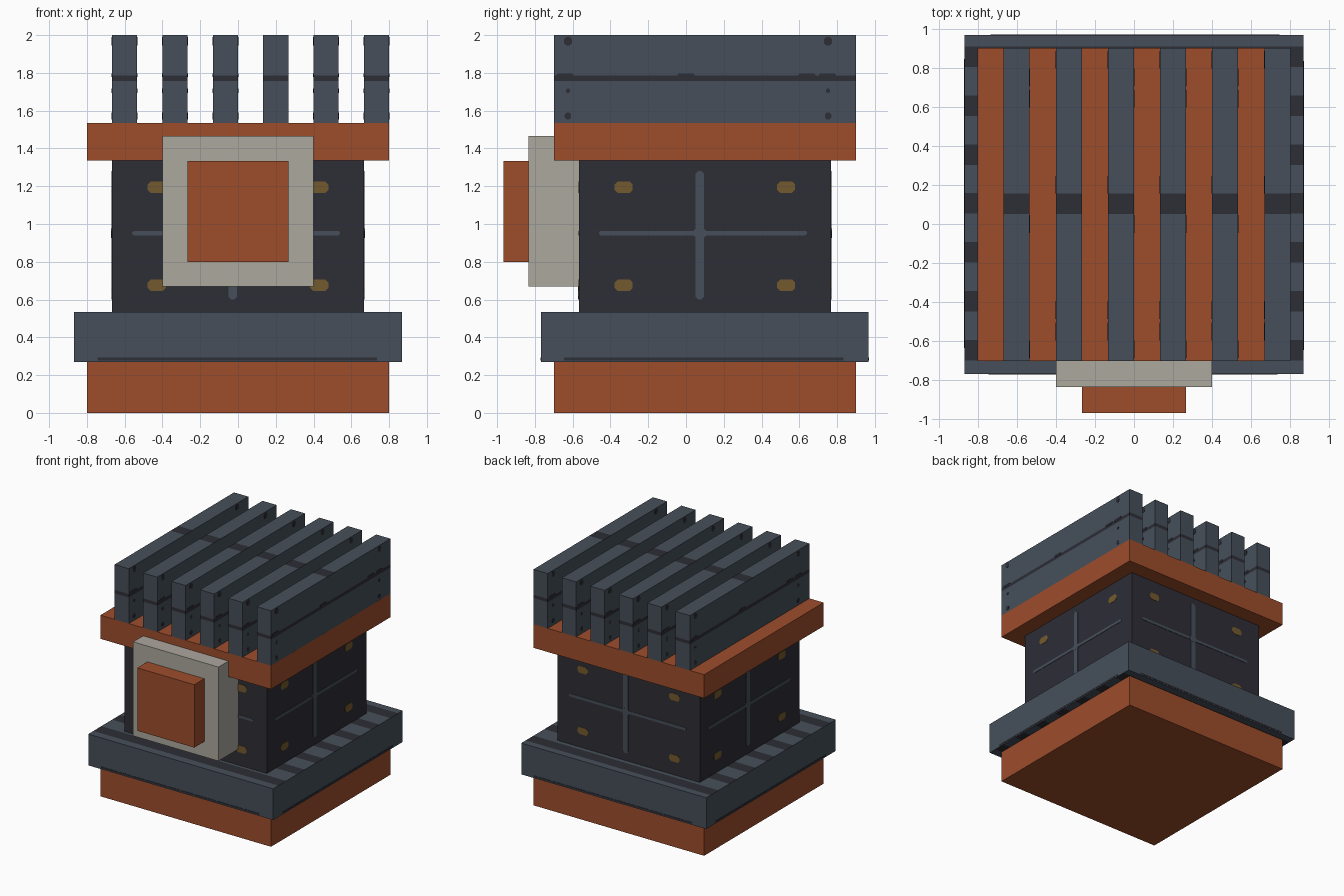
import bpy, bmesh, math
from mathutils import Matrix, Vector

cube = bpy.data.objects.get("Cube")
if cube:
    bpy.data.objects.remove(cube, do_unlink=True)

MID_Y = 0.1
DARK_BAND = 0.105


def material(name, rgb):
    linear = [((c / 255 + 0.055) / 1.055) ** 2.4 for c in rgb] + [1.0]
    m = bpy.data.materials.new(name)
    m.use_nodes = True
    m.diffuse_color = linear
    bsdf = next(n for n in m.node_tree.nodes if n.type == 'BSDF_PRINCIPLED')
    bsdf.inputs["Base Color"].default_value = linear
    bsdf.inputs["Roughness"].default_value = 0.8
    return m


RUST = material("rust orange", (157, 77, 43))
SLATE = material("slate grey", (70, 79, 90))
DARK = material("dark charcoal", (45, 45, 54))
STONE = material("pale stone", (172, 168, 158))
BRASS = material("dull brass", (116, 90, 46))


def finish(bm, name, mats):
    bmesh.ops.recalc_face_normals(bm, faces=bm.faces[:])
    mesh = bpy.data.meshes.new(name)
    bm.to_mesh(mesh)
    bm.free()
    for m in mats:
        mesh.materials.append(m)
    obj = bpy.data.objects.new(name, mesh)
    bpy.context.collection.objects.link(obj)
    return obj


def box(name, low, high, mats, cuts=(), rule=None):
    """Box between two corners, cut along (axis, position) and painted by a rule."""
    low, high = Vector(low), Vector(high)
    bm = bmesh.new()
    place = Matrix.Translation((low + high) / 2) @ Matrix.Diagonal((*(high - low), 1))
    bmesh.ops.create_cube(bm, size=1, matrix=place)
    for axis, pos in cuts:
        point, normal = Vector(), Vector()
        point[axis], normal[axis] = pos, 1
        bmesh.ops.bisect_plane(bm, geom=bm.verts[:] + bm.edges[:] + bm.faces[:],
                               plane_co=point, plane_no=normal)
    bm.normal_update()
    if rule:
        for f in bm.faces:
            f.material_index = int(rule(f.calc_center_median(), f.normal))
    return finish(bm, name, mats)


def plates(name, mat, shapes, sides, dist, x=0.0):
    """Thin chamfered plates (u, v, width, height, chamfer, thickness) on turned sides."""
    bm = bmesh.new()
    for k in sides:
        turn = Matrix.Translation((x, MID_Y, 0)) @ Matrix.Rotation(k * math.pi / 2, 4, 'Z')
        for u, v, w, h, c, t in shapes:
            a, b = w / 2, h / 2
            outline = [(a - c, -b), (a, c - b), (a, b - c), (a - c, b),
                       (c - a, b), (-a, b - c), (-a, c - b), (c - a, -b)]
            if c == 0:
                outline = [(a, -b), (a, b), (-a, b), (-a, -b)]
            rings = [[bm.verts.new(turn @ Vector((u + p, -dist - d, v + q)))
                      for p, q in outline] for d in (-0.002, t)]
            for ring in rings:
                bm.faces.new(ring)
            n = len(outline)
            for i in range(n):
                j = (i + 1) % n
                bm.faces.new((rings[0][i], rings[0][j], rings[1][j], rings[1][i]))
    return finish(bm, name, [mat])


# Stacked base, striped ledge, body and upper plate
box("base", (-0.8, -0.7, 0), (0.8, 0.9, 0.27), [RUST])
stripes = [MID_Y + 0.005 + 0.25 * i for i in range(-3, 4)]
box("ledge", (-0.867, -0.767, 0.27), (0.867, 0.967, 0.535), [SLATE, DARK],
    [(1, s + e * DARK_BAND / 2) for s in stripes for e in (-1, 1)],
    lambda c, n: abs(n.z) > 0.9 and any(abs(c.y - s) < DARK_BAND / 2 for s in stripes))
box("body", (-0.667, -0.567, 0.535), (0.667, 0.767, 1.335), [DARK])
box("upper_plate", (-0.8, -0.7, 1.335), (0.8, 0.9, 1.535), [RUST])

# Front panel with its raised centre
box("front_panel", (-0.4, -0.833, 0.67), (0.4, -0.567, 1.467), [STONE])
box("panel_centre", (-0.267, -0.967, 0.8), (0.267, -0.833, 1.333), [RUST])

# Painted seam along the foot of each ledge side
plates("ledge_seam", DARK, [(-0.005, 0.285, 1.48, 0.014, 0, 0.002)], range(4), 0.867)

# Cross lines and brass studs on the body sides
plates("body_cross", SLATE, [(-0.01, 0.952, 1.1, 0.024, 0.008, 0.003),
                             (-0.027, 0.94, 0.046, 0.68, 0.015, 0.004),
                             (-0.027, 0.952, 0.072, 0.05, 0.015, 0.005)], range(4), 0.667)
plates("body_studs", BRASS, [(u, v, 0.096, 0.06, 0.016, 0.003)
                             for u in (-0.43, 0.43) for v in (0.676, 1.195)], range(4), 0.667)

# Cooling fins with a dark line round the sides, a band on top and small spots
spots = [(u, v, s, s * 1.1, s * 0.3, 0.002) for u in (-0.725, 0.652)
         for v, s in ((1.968, 0.042), (1.705, 0.022), (1.572, 0.034))]
bumps = [(u, 1.788, 0.09, 0.02, 0.008, 0.002) for u in (-0.74, -0.1, 0.54, 0.65)]
for i in range(6):
    left = -0.667 + i * 0.2667
    box(f"fin_{i + 1}", (left, -0.7, 1.535), (left + 0.1333, 0.9, 2.0), [SLATE, DARK],
        [(2, 1.757), (2, 1.785), (1, 0.05), (1, 0.155)],
        lambda c, n: (n.z > 0.9 and 0.05 < c.y < 0.155)
        or (abs(n.z) < 0.1 and 1.757 < c.z < 1.785))
    plates(f"fin_spots_{i + 1}", DARK, spots + bumps, (1, 3), 0.0667, left + 0.0667)
